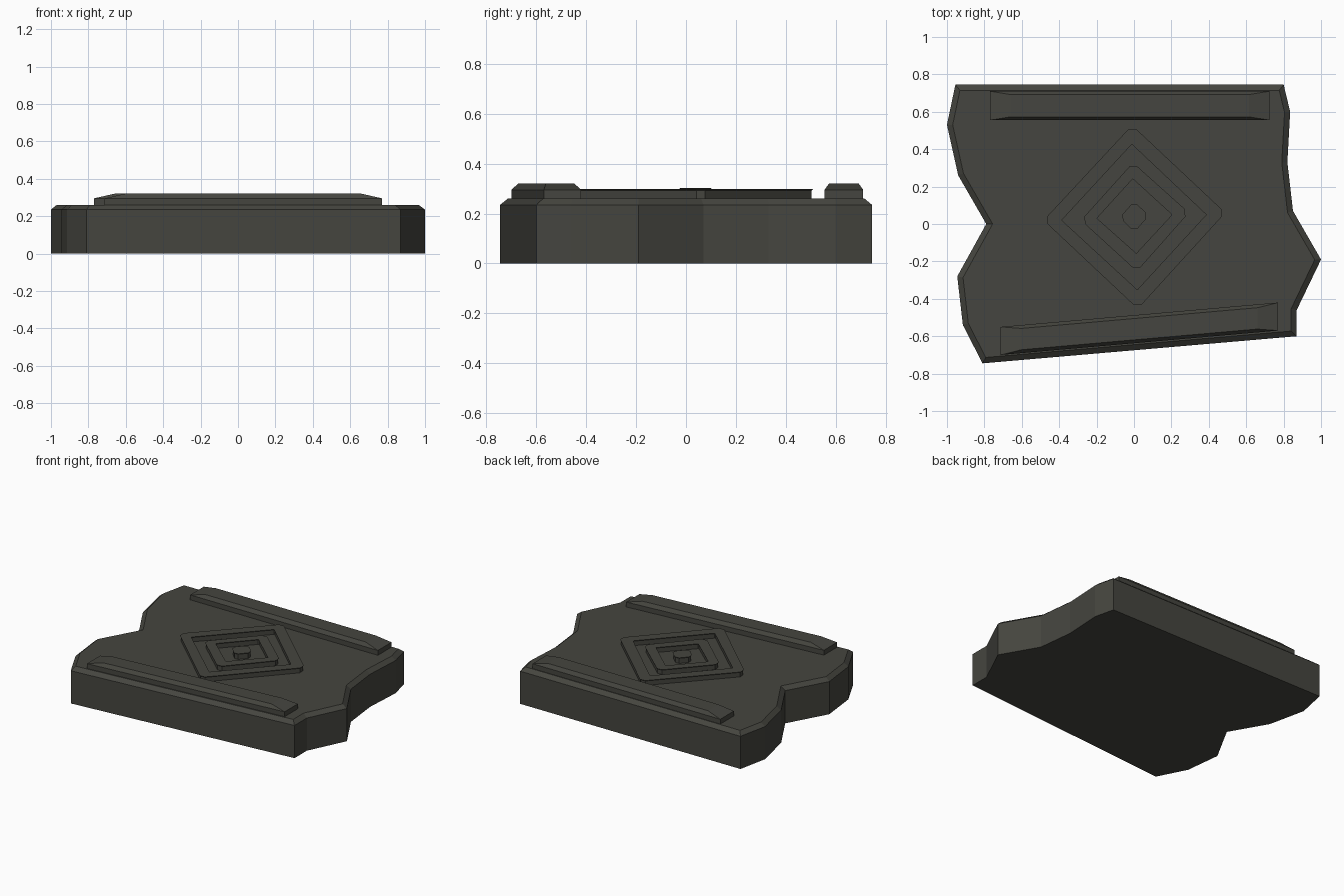
import bpy
import bmesh
from mathutils import Vector

cube = bpy.data.objects.get("Cube")
if cube:
    bpy.data.objects.remove(cube, do_unlink=True)

# One dark stone colour
stone = bpy.data.materials.new("dark olive stone")
stone.use_nodes = True
colour = (0.06, 0.06, 0.05, 1)
stone.diffuse_color = colour
bsdf = stone.node_tree.nodes["Principled BSDF"]
bsdf.inputs["Base Color"].default_value = colour
bsdf.inputs["Roughness"].default_value = 0.8


def finish(name, bm):
    bmesh.ops.recalc_face_normals(bm, faces=bm.faces)
    mesh = bpy.data.meshes.new(name)
    bm.to_mesh(mesh)
    bm.free()
    mesh.materials.append(stone)
    obj = bpy.data.objects.new(name, mesh)
    bpy.context.collection.objects.link(obj)
    return obj


def bridge(bm, a, b):
    for i in range(len(a)):
        j = (i + 1) % len(a)
        bm.faces.new((a[i], a[j], b[j], b[i]))


def loop(bm, points, z):
    return [bm.verts.new((p[0], p[1], z)) for p in points]


def inset(points, d):
    """Move each edge of a counter-clockwise outline inward by d."""
    pts = [Vector(p) for p in points]
    result = []
    for i, p in enumerate(pts):
        a = (p - pts[i - 1]).normalized()
        b = (pts[(i + 1) % len(pts)] - p).normalized()
        na, nb = Vector((-a.y, a.x)), Vector((-b.y, b.x))
        result.append(p + (na + nb) * d / (1 + na.dot(nb)))
    return result


def block(name, outline, top_outline, z0, z1, z2):
    """Upright walls with a sloped shoulder up to a smaller flat top."""
    bm = bmesh.new()
    rows = [loop(bm, outline, z0), loop(bm, outline, z1), loop(bm, top_outline, z2)]
    for a, b in zip(rows, rows[1:]):
        bridge(bm, a, b)
    bm.faces.new(rows[0][::-1])
    bm.faces.new(rows[-1])
    return finish(name, bm)


def cut_corners(points, c):
    pts = [Vector(p) for p in points]
    result = []
    for i, p in enumerate(pts):
        result.append(p + (pts[i - 1] - p).normalized() * c)
        result.append(p + (pts[(i + 1) % len(pts)] - p).normalized() * c)
    return result


def ring(name, outer, inner, z0, z1, bevel):
    """Diamond frame with cut corners and a fine bevel on its upper edges."""
    out, hole = cut_corners(outer, 0.025), cut_corners(inner, 0.006)
    bm = bmesh.new()
    rows = [loop(bm, out, z0), loop(bm, out, z1 - bevel), loop(bm, inset(out, bevel), z1),
            loop(bm, inset(hole, -bevel), z1), loop(bm, hole, z1 - bevel), loop(bm, hole, z0)]
    for i in range(len(rows)):
        bridge(bm, rows[i], rows[(i + 1) % len(rows)])
    return finish(name, bm)


# Broken-edged slab
slab = [(-0.81, -0.745), (0.87, -0.60), (0.87, -0.46), (1.0, -0.19), (0.85, 0.07),
        (0.82, 0.33), (0.835, 0.60), (0.80, 0.745), (-0.955, 0.745), (-1.0, 0.53),
        (-0.94, 0.26), (-0.79, 0.0), (-0.945, -0.28), (-0.915, -0.54)]
block("slab", slab, inset(slab, 0.03), 0, 0.235, 0.26)


# Raised rails along the front and back edges
def rail(name, x0, x1, y0, y1, width):
    slope = (y1 - y0) / (x1 - x0)

    def corners(dx, dy):
        return [(x, y0 + (x - x0) * slope + side)
                for x, side in ((x0 + dx, dy), (x1 - dx, dy),
                                (x1 - dx, width - dy), (x0 + dx, width - dy))]
    block(name, corners(0, 0), corners(0.11, 0.018), 0.25, 0.295, 0.32)


rail("back_rail", -0.77, 0.725, 0.555, 0.555, 0.155)
rail("front_rail", -0.713, 0.77, -0.70, -0.57, 0.15)

# Nested diamond relief
ring("outer_diamond", [(-0.01, 0.52), (0.48, 0.06), (0.02, -0.445), (-0.475, 0.02)],
     [(-0.012, 0.435), (0.395, 0.05), (0.018, -0.36), (-0.395, 0.02)], 0.25, 0.298, 0.006)
ring("inner_diamond", [(-0.005, 0.32), (0.285, 0.06), (0.015, -0.245), (-0.275, 0.02)],
     [(-0.007, 0.25), (0.212, 0.05), (0.013, -0.165), (-0.207, 0.03)], 0.25, 0.298, 0.006)
stud = cut_corners([(0.0, 0.112), (0.072, 0.045), (0.002, -0.035), (-0.068, 0.035)], 0.02)
block("centre_stud", stud, inset(stud, 0.006), 0.25, 0.297, 0.303)
